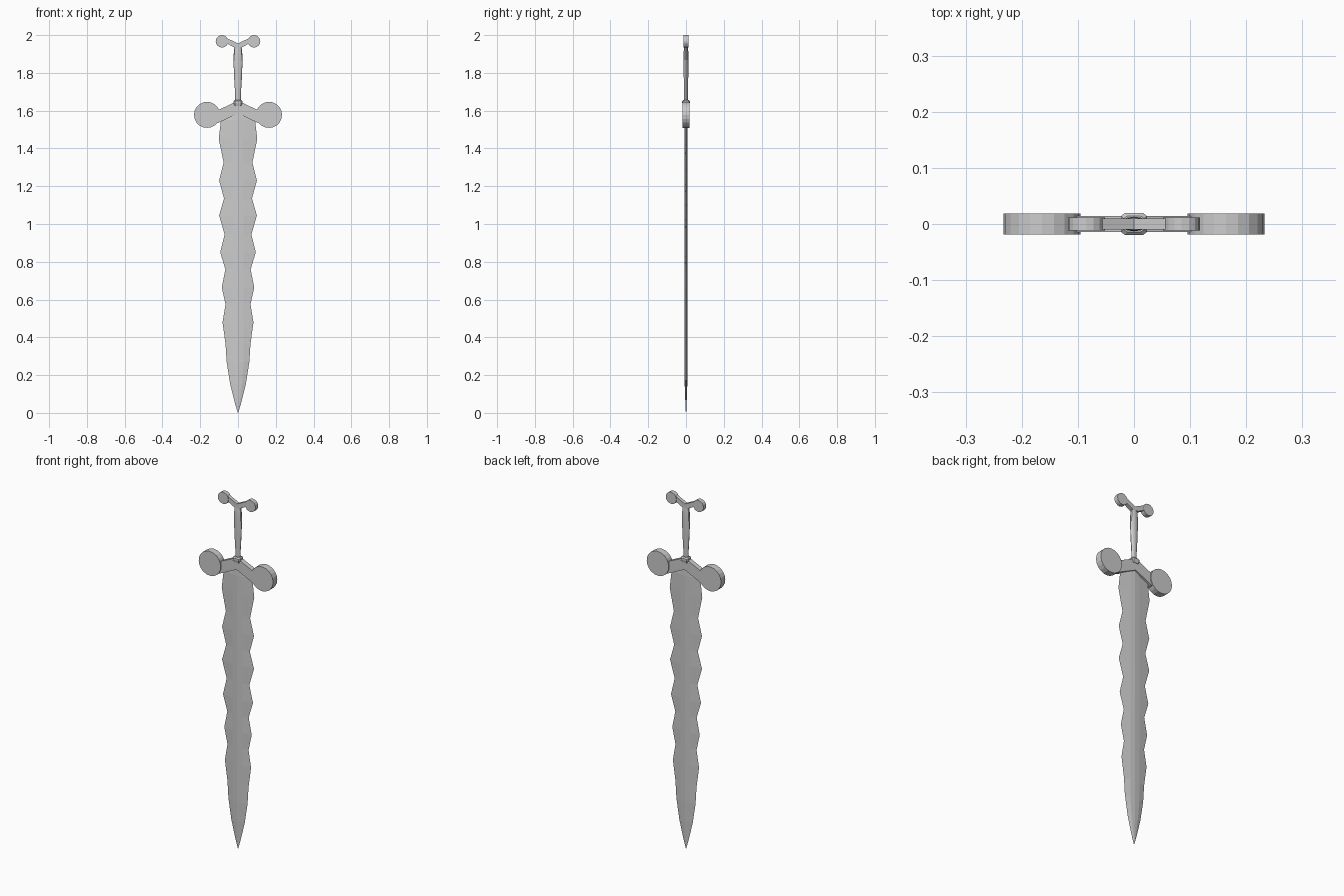
import bpy, bmesh, math

if "Cube" in bpy.data.objects:
    bpy.data.objects.remove(bpy.data.objects["Cube"])


def make(name, bm, smooth=False):
    bmesh.ops.recalc_face_normals(bm, faces=bm.faces)
    me = bpy.data.meshes.new(name)
    bm.to_mesh(me)
    bm.free()
    ob = bpy.data.objects.new(name, me)
    bpy.context.collection.objects.link(ob)
    if smooth:
        bpy.context.view_layer.objects.active = ob
        ob.select_set(True)
        bpy.ops.object.shade_smooth_by_angle(angle=math.radians(35))
        ob.select_set(False)
    return ob


def loft(name, rings, smooth=False):
    """Skin a stack of rings with equal point counts and cap both ends."""
    bm = bmesh.new()
    vs = [[bm.verts.new(p) for p in r] for r in rings]
    n = len(vs[0])
    for a, b in zip(vs, vs[1:]):
        for i in range(n):
            j = (i + 1) % n
            bm.faces.new((a[i], a[j], b[j], b[i]))
    bm.faces.new(vs[0])
    bm.faces.new(vs[-1])
    bmesh.ops.remove_doubles(bm, verts=bm.verts, dist=1e-5)
    return make(name, bm, smooth)


def plate(name, outline, half):
    """Extrude an x-z outline through the thickness."""
    return loft(name, [[(x, y, z) for x, z in outline] for y in (-half, half)])


def disc(name, x, z, r, half, n=20):
    pts = [(x + r * math.cos(2 * math.pi * i / n), z + r * math.sin(2 * math.pi * i / n))
           for i in range(n)]
    return plate(name, pts, half)


def chevron(name, right, half):
    """Symmetrical bent bar: right-hand outline runs from top centre to bottom centre."""
    return plate(name, right + [(-x, z) for x, z in right[-2:0:-1]], half)


# Wavy blade with a centre ridge: (height, half width)
profile = [(0.0, 0.001), (0.05, 0.016), (0.155, 0.042), (0.27, 0.06), (0.365, 0.066),
           (0.48, 0.082), (0.575, 0.066), (0.665, 0.086), (0.76, 0.067), (0.85, 0.094),
           (0.945, 0.071), (1.045, 0.1), (1.135, 0.074), (1.23, 0.1), (1.325, 0.076),
           (1.45, 0.102), (1.55, 0.09), (1.6, 0.04)]
rings = []
for z, w in profile:
    k = min(1, 0.1 + w / 0.06)
    m, c = 0.007 * k, 0.009 * k
    b = min(0.03, w * 0.5)
    rings.append([(w, 0, z), (b, m, z), (0, c, z), (-b, m, z),
                  (-w, 0, z), (-b, -m, z), (0, -c, z), (b, -m, z)])
loft("blade", rings)

# Crossguard: drooping arms with round ends
chevron("guard_arms", [(0, 1.65), (0.022, 1.642), (0.105, 1.603), (0.16, 1.603),
                       (0.16, 1.545), (0.105, 1.535), (0, 1.585)], 0.014)

# Pommel: rising arms with small round ends
chevron("pommel_arms", [(0, 1.956), (0.055, 1.982), (0.08, 1.98), (0.08, 1.958),
                        (0.052, 1.952), (0.02, 1.935), (0, 1.933)], 0.01)

for side, s in (("left", -1), ("right", 1)):
    disc("guard_disc_" + side, s * 0.164, 1.578, 0.069, 0.019)
    disc("pommel_disc_" + side, s * 0.085, 1.967, 0.033, 0.012, 16)

# Grip: swelling oval handle (height, half width, half depth)
grip = [(1.64, 0.014, 0.009), (1.70, 0.016, 0.01), (1.78, 0.021, 0.012),
        (1.87, 0.024, 0.013), (1.915, 0.022, 0.012), (1.942, 0.018, 0.009)]
loft("grip", [[(a * math.cos(t * math.pi / 6), b * math.sin(t * math.pi / 6), z)
               for t in range(12)] for z, a, b in grip], True)

# Collar between grip and guard
collar = [(1.625, 0.02, 0.016), (1.64, 0.023, 0.02), (1.65, 0.023, 0.02), (1.656, 0.018, 0.014)]
loft("collar", [[(sx * a, sy * b, z) for sx, sy in ((1, .7), (.7, 1), (-.7, 1), (-1, .7),
                 (-1, -.7), (-.7, -1), (.7, -1), (1, -.7))] for z, a, b in collar])
